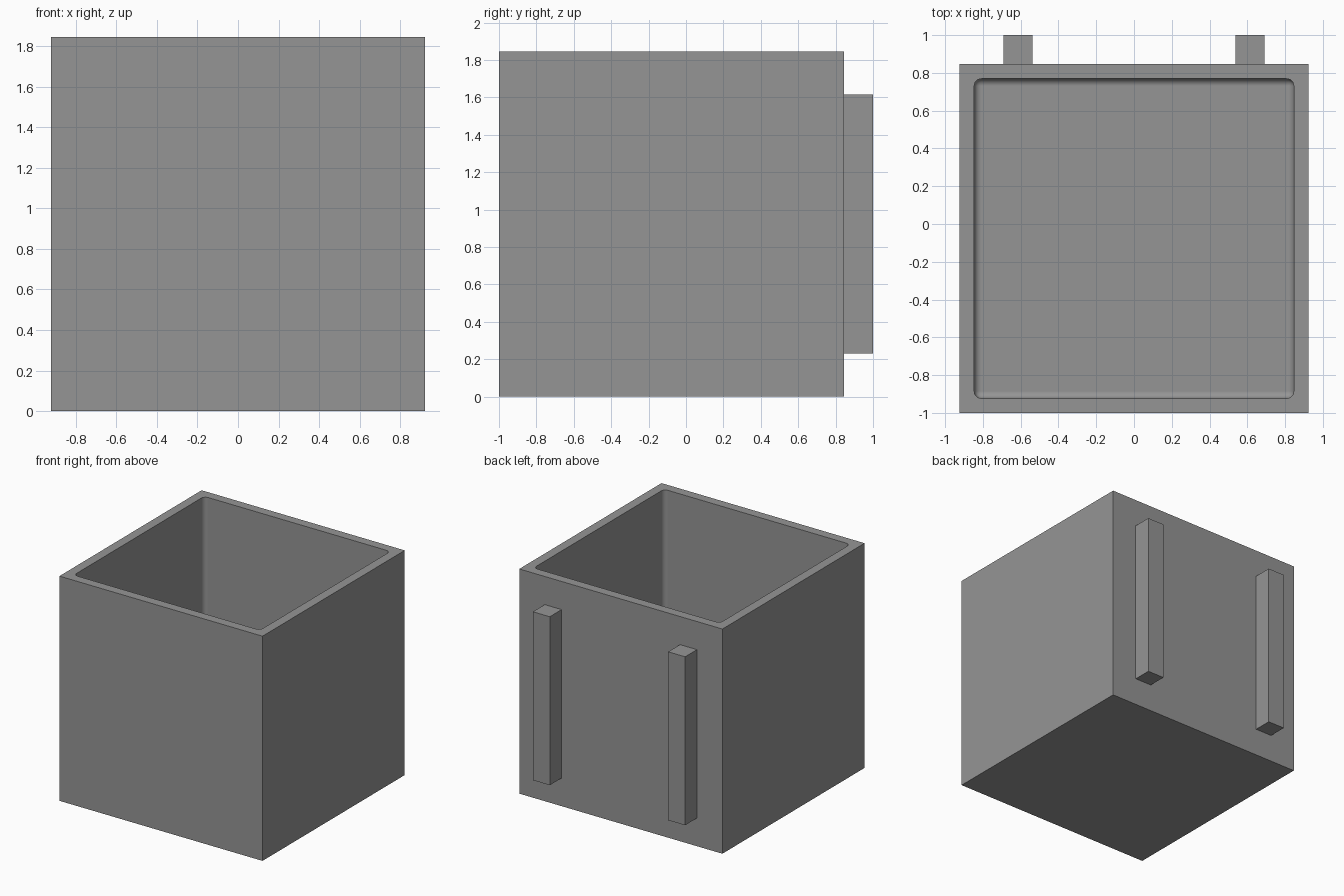
import bpy, bmesh, math
from mathutils import Vector

if "Cube" in bpy.data.objects:
    bpy.data.objects.remove(bpy.data.objects["Cube"])

grey = bpy.data.materials.new("mid_grey")
grey.diffuse_color = (0.3, 0.3, 0.3, 1)
grey.use_nodes = True
grey.node_tree.nodes["Principled BSDF"].inputs["Base Color"].default_value = grey.diffuse_color


def box(name, lo, hi, fillet=0.0):
    """Box between two corners; fillet rounds every edge except the top ring."""
    bm = bmesh.new()
    bmesh.ops.create_cube(bm, size=1)
    lo, hi = Vector(lo), Vector(hi)
    for v in bm.verts:
        v.co = (lo + hi) / 2 + v.co * (hi - lo)
    if fillet:
        edges = [e for e in bm.edges if min(v.co.z for v in e.verts) < hi.z - 1e-4]
        bmesh.ops.bevel(bm, geom=edges, offset=fillet, segments=6,
                        profile=0.5, affect='EDGES')
    bmesh.ops.recalc_face_normals(bm, faces=bm.faces)
    me = bpy.data.meshes.new(name)
    bm.to_mesh(me)
    bm.free()
    me.materials.append(grey)
    ob = bpy.data.objects.new(name, me)
    bpy.context.collection.objects.link(ob)
    return ob


# Open-topped bin, hollowed by a cutter with rounded corners and floor edge
H = 1.846
bin_body = box("bin_body", (-0.923, -1, 0), (0.923, 0.846, H))
cutter = box("cavity_cutter", (-0.846, -0.923, 0.077), (0.846, 0.769, H + 0.3), 0.038)

bpy.context.view_layer.objects.active = bin_body
bin_body.select_set(True)
cut = bin_body.modifiers.new("cavity", 'BOOLEAN')
cut.operation = 'DIFFERENCE'
cut.solver = 'EXACT'
cut.object = cutter
bpy.ops.object.modifier_apply(modifier=cut.name)
bpy.data.objects.remove(cutter, do_unlink=True)

# Smooth fillets, flat walls
bpy.ops.object.shade_smooth_by_angle(angle=math.radians(30))
weighted = bin_body.modifiers.new("flat_walls", 'WEIGHTED_NORMAL')
weighted.keep_sharp = True

# Two vertical mounting rails on the back
for side, s in (("left", -1), ("right", 1)):
    x = s * 0.615
    box(f"back_rail_{side}", (x - 0.077, 0.846, 0.231), (x + 0.077, 1.0, 1.615))
